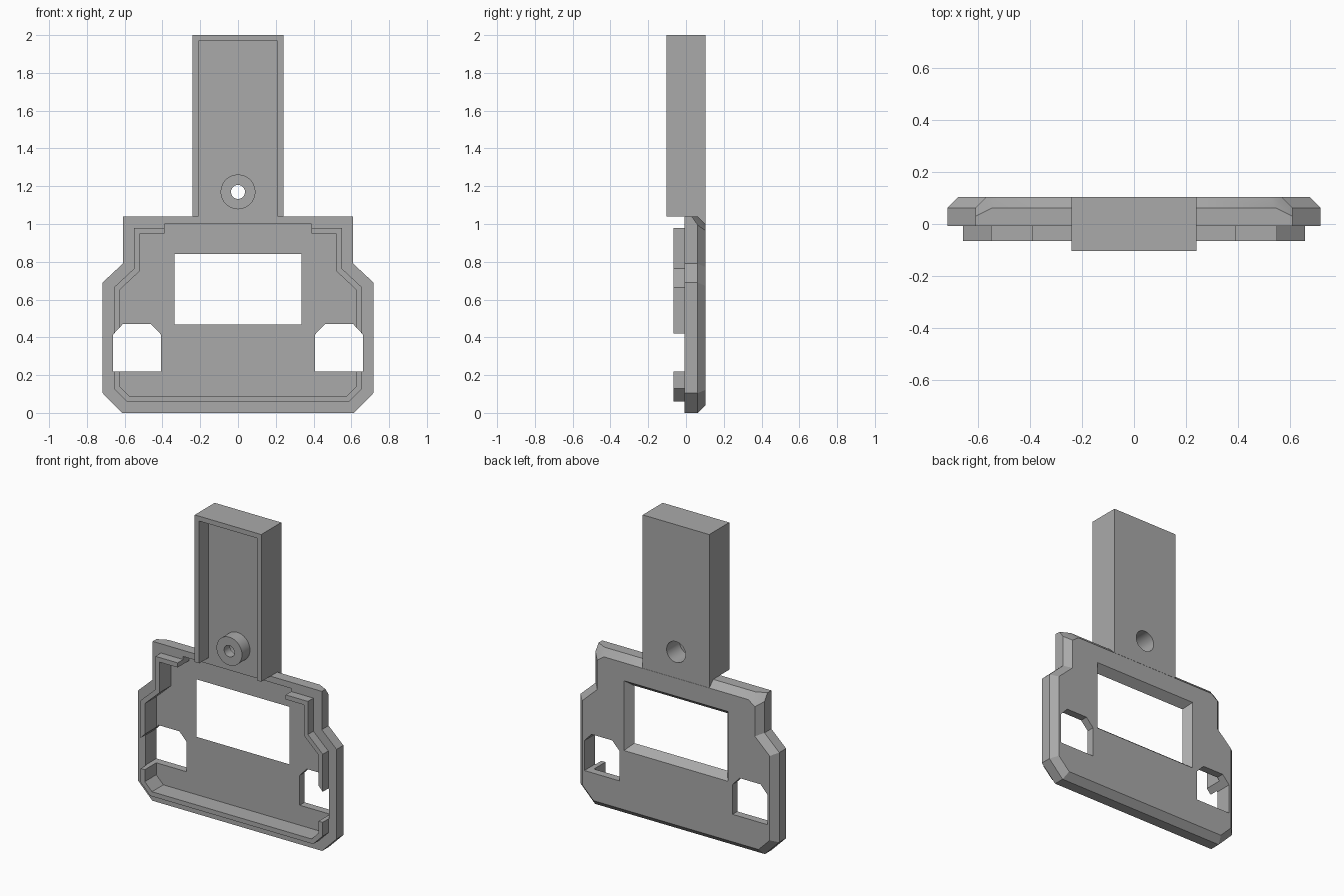
import bpy, bmesh, math
from mathutils import Vector

if "Cube" in bpy.data.objects:
    bpy.data.objects.remove(bpy.data.objects["Cube"], do_unlink=True)

grey = bpy.data.materials.new("plain grey")
grey.use_nodes = True
grey.diffuse_color = (0.4, 0.4, 0.4, 1)
grey.node_tree.nodes["Principled BSDF"].inputs["Base Color"].default_value = (0.4, 0.4, 0.4, 1)

BACK, FACE, FLOOR, FRONT = 0.103, -0.008, 0.053, -0.103


def make(name, bm):
    bmesh.ops.recalc_face_normals(bm, faces=bm.faces)
    mesh = bpy.data.meshes.new(name)
    bm.to_mesh(mesh)
    bm.free()
    mesh.materials.append(grey)
    obj = bpy.data.objects.new(name, mesh)
    bpy.context.collection.objects.link(obj)
    return obj


def inset(points, d):
    """Offset a clockwise outline inwards with mitred corners."""
    result = []
    for i, p in enumerate(points):
        p = Vector(p)
        a = (p - Vector(points[i - 1])).normalized()
        b = (Vector(points[(i + 1) % len(points)]) - p).normalized()
        na, nb = Vector((a.y, -a.x)), Vector((b.y, -b.x))
        result.append(p + (na + nb) * d / (1 + na.dot(nb)))
    return result


def loft(name, sections):
    """Skin matching x-z outlines, each given with its y position."""
    bm = bmesh.new()
    rings = [[bm.verts.new((p[0], y, p[1])) for p in pts] for y, pts in sections]
    for r, s in zip(rings, rings[1:]):
        for i in range(len(r)):
            bm.faces.new((r[i - 1], r[i], s[i], s[i - 1]))
    bm.faces.new(rings[0])
    bm.faces.new(rings[-1])
    return make(name, bm)


def rect(x0, x1, z0, z1):
    return [(x0, z0), (x0, z1), (x1, z1), (x1, z0)]


def prism(name, pts, y0, y1):
    return loft(name, [(y0, pts), (y1, pts)])


def disc(name, r, y0, y1):
    n = 48
    pts = [(r * math.cos(2 * math.pi * i / n), 1.17 + r * math.sin(2 * math.pi * i / n)) for i in range(n)]
    return prism(name, pts, y0, y1)


def combine(target, other, operation):
    mod = target.modifiers.new("combine", "BOOLEAN")
    mod.operation, mod.solver, mod.object = operation, "EXACT", other
    bpy.context.view_layer.objects.active = target
    bpy.ops.object.modifier_apply(modifier=mod.name)
    bpy.data.objects.remove(other, do_unlink=True)


# Face plate with chamfered back edges
half = [(0.61, 1.04), (0.61, 0.79), (0.717, 0.69), (0.717, 0.105), (0.613, 0)]
outline = half + [(-x, z) for x, z in reversed(half)]
frame = loft("bracket_frame", [(FACE, outline), (0.062, outline), (BACK, inset(outline, 0.041))])

# Cut corners on the upper back
bm = bmesh.new()
bm.from_mesh(frame.data)
for side in (1, -1):
    cut = bmesh.ops.bisect_plane(
        bm, geom=bm.verts[:] + bm.edges[:] + bm.faces[:], dist=1e-5,
        plane_co=(side * 0.61, 0.03, 1.04), plane_no=(side * 0.5, 1, 0.7), clear_outer=True)
    bmesh.ops.holes_fill(bm, edges=[e for e in cut["geom_cut"] if isinstance(e, bmesh.types.BMEdge)])
bmesh.ops.recalc_face_normals(bm, faces=bm.faces)
bm.to_mesh(frame.data)
bm.free()

# Raised lip and the recess inside it
combine(frame, prism("lip", inset(outline, 0.06), -0.065, 0.02), "UNION")
combine(frame, prism("recess", inset(outline, 0.09), -0.2, FLOOR), "DIFFERENCE")
combine(frame, prism("lip_gap", rect(-0.39, 0.39, 0.9, 1.0), -0.2, FLOOR), "DIFFERENCE")

# Display window flaring towards the back
window = rect(-0.335, 0.335, 0.467, 0.842)
wide = inset(window, -0.04)
combine(frame, loft("window", [(0, window), (FLOOR, window), (BACK, wide), (0.2, wide)]), "DIFFERENCE")

# Side openings with clipped top corners
for side in (1, -1):
    hole = [(0.408, 0.22), (0.408, 0.415), (0.46, 0.47), (0.61, 0.47), (0.661, 0.415), (0.661, 0.22)]
    combine(frame, prism("side_hole", [(side * x, z) for x, z in hole], -0.2, 0.2), "DIFFERENCE")

# Upright arm: open-fronted channel
arm = prism("arm", rect(-0.24, 0.24, 1.04, 2), FRONT, BACK)
combine(arm, prism("channel", rect(-0.208, 0.208, 0.9, 1.968), -0.2, FACE), "DIFFERENCE")
combine(arm, prism("arm_root", rect(-0.24, 0.24, 1.0, 1.1), FACE, BACK), "UNION")
combine(frame, arm, "UNION")

# Screw boss with a counterbored hole
combine(frame, disc("boss", 0.092, -0.09, 0.03), "UNION")
combine(frame, disc("screw_hole", 0.037, -0.2, 0.2), "DIFFERENCE")
combine(frame, disc("counterbore", 0.068, -0.03, 0.2), "DIFFERENCE")

frame.select_set(True)
bpy.context.view_layer.objects.active = frame
bpy.ops.object.shade_smooth_by_angle(angle=math.radians(25))
